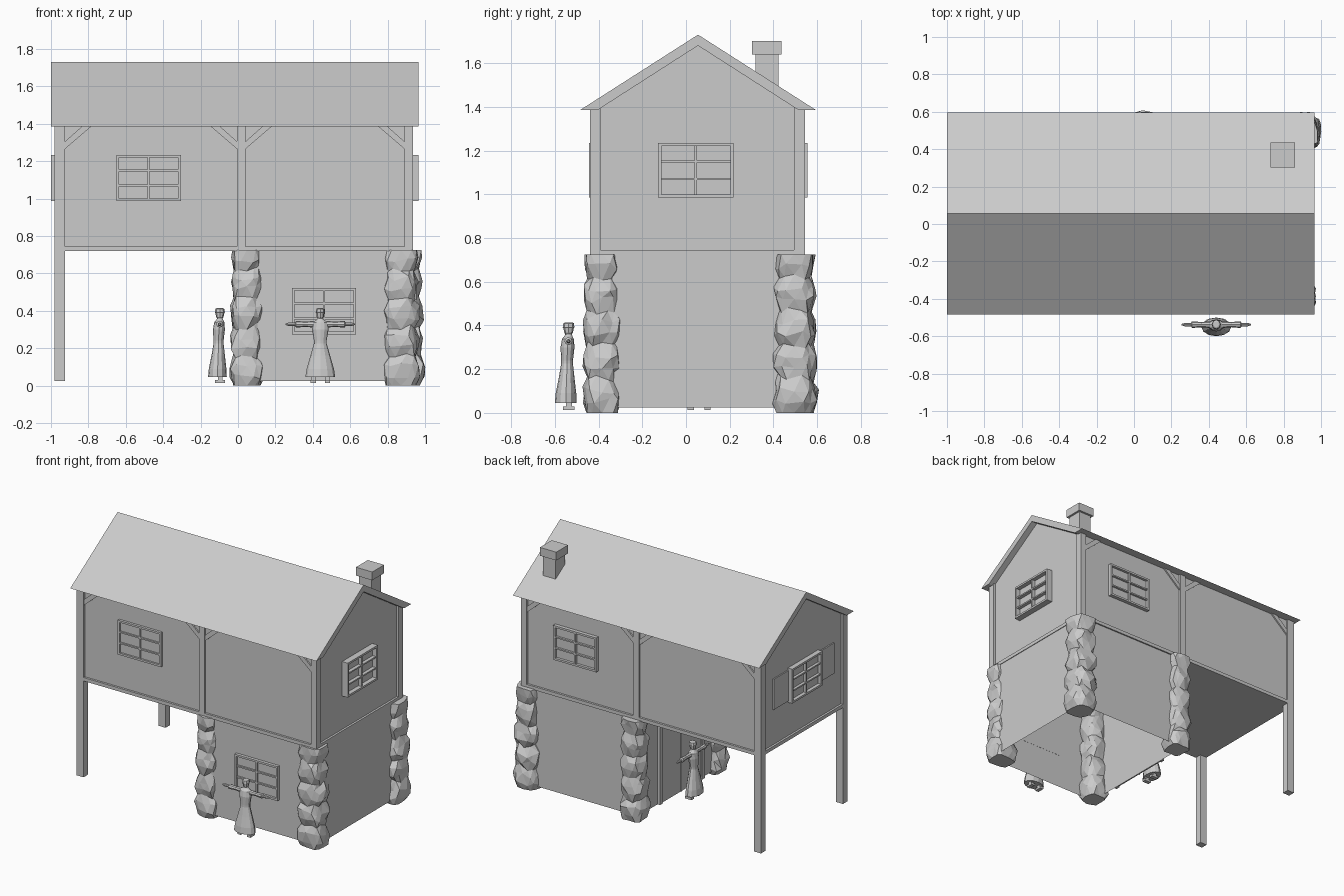
import bpy, bmesh, math, random
from mathutils import Vector, Matrix

if "Cube" in bpy.data.objects:
    bpy.data.objects.remove(bpy.data.objects["Cube"])

random.seed(7)
grey = bpy.data.materials.new("plain_grey")
grey.diffuse_color = (0.6, 0.6, 0.6, 1)
grey.use_nodes = True
grey.node_tree.nodes["Principled BSDF"].inputs["Base Color"].default_value = grey.diffuse_color


def finish(bm, name, recalc=True):
    if recalc:
        bmesh.ops.recalc_face_normals(bm, faces=bm.faces)
    me = bpy.data.meshes.new(name)
    bm.to_mesh(me)
    bm.free()
    me.materials.append(grey)
    ob = bpy.data.objects.new(name, me)
    bpy.context.collection.objects.link(ob)
    return ob


def add_box(bm, lo, hi):
    size = [b - a for a, b in zip(lo, hi)]
    mid = [(a + b) / 2 for a, b in zip(lo, hi)]
    bmesh.ops.create_cube(bm, size=1, matrix=Matrix.Translation(mid) @ Matrix.Diagonal((*size, 1)))


def box(name, lo, hi):
    bm = bmesh.new()
    add_box(bm, lo, hi)
    return finish(bm, name)


def prism(name, profile, axis, a, b):
    """Extrude a 2D profile (other axis, z) along x or y."""
    bm = bmesh.new()
    put = (lambda p, t: (t, p[0], p[1])) if axis == 'x' else (lambda p, t: (p[0], t, p[1]))
    face = bm.faces.new([bm.verts.new(put(p, a)) for p in profile])
    ext = bmesh.ops.extrude_face_region(bm, geom=[face])
    d = (b - a, 0, 0) if axis == 'x' else (0, b - a, 0)
    bmesh.ops.translate(bm, vec=d, verts=[v for v in ext['geom'] if isinstance(v, bmesh.types.BMVert)])
    return finish(bm, name)


def loft(bm, rings):
    """Join equal-length rings of points into a capped tube."""
    rows = [[bm.verts.new(p) for p in r] for r in rings]
    n = len(rows[0])
    for r, s in zip(rows, rows[1:]):
        for i in range(n):
            bm.faces.new((r[i], r[(i + 1) % n], s[(i + 1) % n], s[i]))
    bm.faces.new(rows[0][::-1])
    bm.faces.new(rows[-1])


# Main dimensions
L, R, F, B, MID = -0.98, 0.935, -0.44, 0.545, 0.055
FLOOR, EAVE, T = 0.72, 1.385, 0.05

# Roof shell and upper storey
prism("roof", [(-0.485, EAVE), (MID, 1.73), (0.595, EAVE), (0.515, EAVE), (MID, 1.68), (-0.405, EAVE)],
      'x', -1.0, 0.965)
prism("upper_storey", [(F + .015, FLOOR), (B - .015, FLOOR), (B - .015, EAVE), (0.515, EAVE),
                       (MID, 1.68), (-0.405, EAVE), (F + .015, EAVE)], 'x', L + .015, R - .015)

# Corner posts (left ones reach the ground), middle posts, rails and braces
for side, y0, y1 in (("front", F, F + T), ("back", B - T, B)):
    box(side + "_left_leg", (L, y0, 0.025), (L + T + .005, y1, EAVE + .015))
    box(side + "_right_post", (R - .045, y0, FLOOR), (R, y1, EAVE + .015))
    box(side + "_middle_post", (-0.005, y0, FLOOR), (0.04, y1, EAVE))
    box(side + "_rail", (L, y0, FLOOR), (R, y1, FLOOR + .025))
    ya, yb = (F + .005, F + .03) if side == "front" else (B - .03, B - .005)
    for x, d in ((L + .055, 1), (-0.005, -1), (0.04, 1), (R - .045, -1)):
        prism(side + "_brace", [(x, 1.265), (x + d * .14, EAVE), (x + d * .09, EAVE), (x, 1.305)], 'y', ya, yb)
box("left_rail", (L, F, FLOOR), (L + T, B, FLOOR + .025))
box("right_rail", (R - T, F, FLOOR), (R, B, FLOOR + .025))

# Ground floor walls, open underneath
bm = bmesh.new()
add_box(bm, (0.01, F + .01, 0.025), (R - .005, B - .01, FLOOR))
bmesh.ops.delete(bm, geom=[f for f in bm.faces if abs(f.normal.z) > .5 or
                           abs(f.calc_center_median().z - .025) < .01], context='FACES')
finish(bm, "ground_floor_walls")

# Door with frame on the ground floor's left wall
bm = bmesh.new()
for lo, hi in (((-.01, -.20, .025), (.01, -.17, .6)), ((-.01, .28, .025), (.01, .31, .6)),
               ((-.01, -.20, .57), (.01, .31, .6)), ((0, -.17, .025), (.01, .28, .57)),
               ((-.004, .05, .025), (.01, .06, .57))):
    add_box(bm, lo, hi)
finish(bm, "door")


def window(name, axis, wall, out, c, z):
    """Two by three pane window; wall and out are the depths of its back and front."""
    w, h, t = 0.172, 0.124, 0.014
    bm = bmesh.new()

    def bar(u0, u1, z0, z1, depth):
        d0, d1 = sorted((wall, depth))
        lo, hi = ((d0, u0, z0), (d1, u1, z1)) if axis == 'x' else ((u0, d0, z0), (u1, d1, z1))
        add_box(bm, lo, hi)
    bar(c - w, c + w, z - h, z + h, wall + (out - wall) * .3)
    inner = wall + (out - wall) * .85
    for s in (-1, 1):
        u, v = c + s * (w - t / 2), z + s * (h - t / 2)
        bar(u - t / 2, u + t / 2, z - h, z + h, out)
        bar(c - w + t, c + w - t, v - t / 2, v + t / 2, out)
        bar(c - w + t, c + w - t, z + s * .04 - .005, z + s * .04 + .005, inner)
    bar(c - .006, c + .006, z - h + t, z + h - t, inner)
    finish(bm, name)


window("front_upper_window", 'y', F + .016, F - .003, -0.478, 1.11)
window("front_lower_window", 'y', F + .011, F - .012, 0.46, 0.398)
window("right_window", 'x', R - .016, 0.965, 0.045, 1.11)
window("left_window", 'x', L + .016, -1.0, 0.045, 1.11)
window("back_window", 'y', B - .016, 0.556, 0.50, 1.11)
for y0, y1 in ((-0.30, -0.13), (0.22, 0.39)):
    box("shutter", (L + .006, y0, 1.0), (L + .015, y1, 1.22))

# Chimney
box("chimney_shaft", (0.745, 0.317, 1.46), (0.845, 0.422, 1.64))
box("chimney_cap", (0.73, 0.302, 1.64), (0.86, 0.437, 1.70))


# Rough stone corner pillars: faceted, bulging columns
def pillar(name, cx, cy, hw, hd):
    bm = bmesh.new()
    rings, n, levels = [], 12, 15
    for k in range(levels):
        z = 0.725 * k / (levels - 1)
        bulge = (0.80 if k % 3 == 0 else 0.97) * (1.06 - 0.14 * z / .725)
        ring = []
        for i in range(n):
            a = 2 * math.pi * (i + .5 * (k % 2)) / n
            c, s = math.cos(a), math.sin(a)
            e = bulge * random.uniform(.86, 1.06)
            jz = 0 if k in (0, levels - 1) else random.uniform(-.017, .017)
            ring.append((cx + hw * e * math.copysign(abs(c) ** .65, c),
                         cy + hd * e * math.copysign(abs(s) ** .65, s), z + jz))
        rings.append(ring)
    loft(bm, rings)
    bmesh.ops.triangulate(bm, faces=[f for f in bm.faces if len(f.verts) == 4])
    finish(bm, name)


pillar("front_middle_pillar", 0.047, -0.383, 0.09, 0.09)
pillar("front_right_pillar", 0.872, -0.383, 0.10, 0.09)
pillar("back_right_pillar", 0.895, 0.495, 0.10, 0.10)
pillar("back_middle_pillar", 0.047, 0.512, 0.09, 0.09)


# Robed figures with outstretched arms
def figure(name, x, y, turn):
    bm = bmesh.new()

    def ell(z, cy, hw, hd, n=12):
        return [(hw * math.cos(2 * math.pi * i / n), cy + hd * math.sin(2 * math.pi * i / n), z) for i in range(n)]
    # robe and torso: height, depth offset, half width, half depth
    loft(bm, [ell(*r) for r in ((.045, -.010, .080, .050), (.09, -.009, .073, .047), (.16, -.006, .053, .036),
                                (.225, -.004, .034, .027), (.24, -.004, .034, .027), (.30, -.002, .044, .032),
                                (.338, 0, .042, .027), (.352, .002, .020, .018), (.365, .004, .012, .013))])
    # head with flat cap
    loft(bm, [ell(*r, 8) for r in ((.355, .002, .010, .013), (.367, .003, .019, .020), (.388, .003, .022, .024),
                                   (.391, .003, .025, .027), (.410, .003, .021, .024), (.414, .003, .014, .016))])
    for s in (-1, 1):
        # arm, sleeve and hand
        loft(bm, [[(s * px, .002 + r * math.cos(q * math.pi / 4), .328 + r * math.sin(q * math.pi / 4))
                   for q in range(8)]
                  for px, r in ((.03, .018), (.08, .014), (.13, .018), (.135, .009), (.165, .010), (.185, .004))])
        # leg and shoe
        add_box(bm, (s * .038 - .012, -.008, .025), (s * .038 + .012, .018, .08))
        add_box(bm, (s * .038 - .014, -.022, .014), (s * .038 + .014, .030, .030))
    bmesh.ops.transform(bm, verts=bm.verts, matrix=Matrix.Translation((x, y, 0)) @ Matrix.Rotation(turn, 4, 'Z'))
    finish(bm, name)


figure("front_figure", 0.44, -0.54, 0)
figure("door_figure", -0.10, 0.06, -math.pi / 2)
